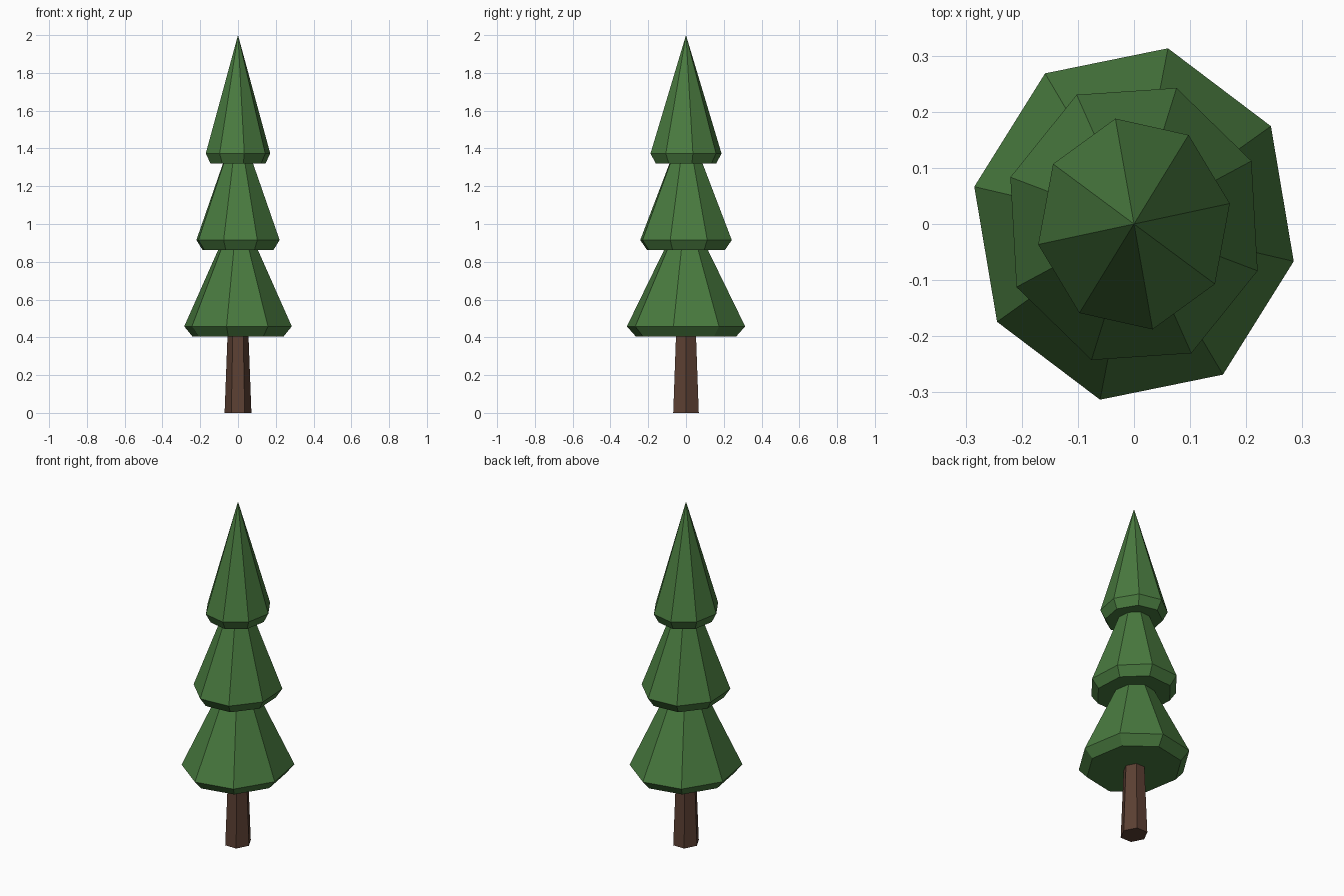
import bpy
import bmesh
from math import cos, sin, radians, tau

cube = bpy.data.objects.get("Cube")
if cube:
    bpy.data.objects.remove(cube, do_unlink=True)

DEPTH_RATIO = 1.1  # the tree is slightly deeper than wide


def make_material(name, rgb):
    mat = bpy.data.materials.new(name)
    mat.use_nodes = True
    colour = (*rgb, 1.0)
    mat.diffuse_color = colour
    bsdf = next(n for n in mat.node_tree.nodes if n.type == "BSDF_PRINCIPLED")
    bsdf.inputs["Base Color"].default_value = colour
    return mat


def make_stack(name, sides, phase, rings, material, apex=None):
    """Loft faceted rings of (radius, height), closed by an apex or a cap."""
    bm = bmesh.new()
    loops = []
    for radius, z in rings:
        angles = [radians(phase) + tau * i / sides for i in range(sides)]
        loops.append([bm.verts.new((radius * cos(a), radius * DEPTH_RATIO * sin(a), z))
                      for a in angles])
    bm.faces.new(loops[0][::-1])
    for low, high in zip(loops, loops[1:]):
        for i in range(sides):
            j = (i + 1) % sides
            bm.faces.new((low[i], low[j], high[j], high[i]))
    if apex is None:
        bm.faces.new(loops[-1])
    else:
        tip = bm.verts.new((0, 0, apex))
        for i in range(sides):
            bm.faces.new((loops[-1][i], loops[-1][(i + 1) % sides], tip))
    mesh = bpy.data.meshes.new(name)
    bm.to_mesh(mesh)
    bm.free()
    mesh.materials.append(material)
    obj = bpy.data.objects.new(name, mesh)
    bpy.context.collection.objects.link(obj)
    return obj


bark = make_material("bark brown", (0.107, 0.051, 0.033))
needles = make_material("needle green", (0.067, 0.197, 0.05))

# Tapered six-sided trunk
make_stack("trunk", 6, 0, [(0.071, 0), (0.054, 0.45)], bark)

# Three overlapping foliage cones, each with an undercut rim
tiers = [
    ("lower_foliage", 0.291, 33, 0.405, 1.10),
    ("middle_foliage", 0.233, 26, 0.862, 1.55),
    ("upper_foliage", 0.174, 11, 1.32, 2.0),
]
for name, radius, phase, base, tip in tiers:
    rings = [(radius * 0.85, base), (radius, base + 0.053)]
    make_stack(name, 8, phase, rings, needles, apex=tip)
